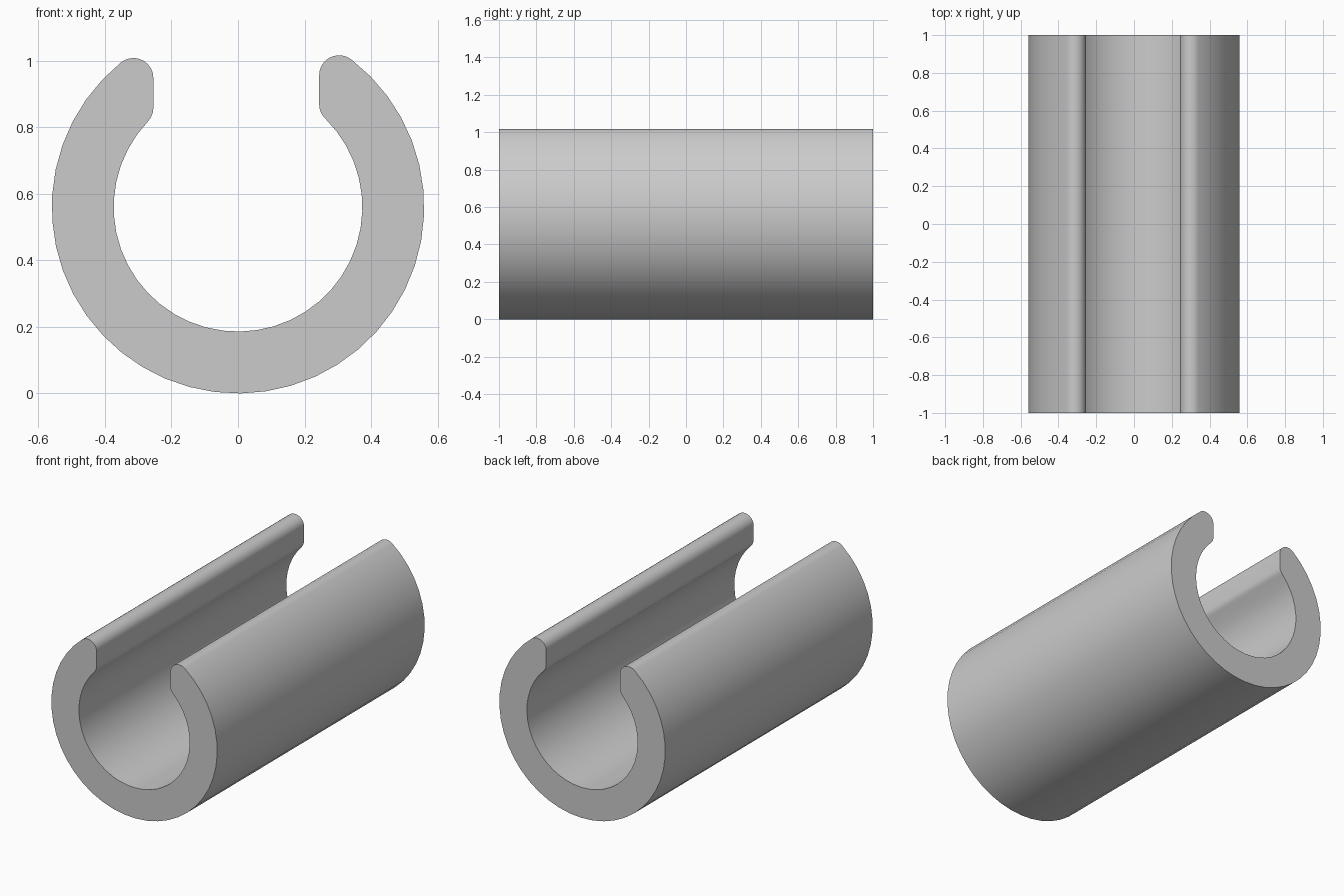
import bpy
import bmesh
from math import atan2, ceil, pi, cos, sin, sqrt, radians

cube = bpy.data.objects.get("Cube")
if cube:
    bpy.data.objects.remove(cube, do_unlink=True)

OUTER, INNER, FILLET, LENGTH = 0.56, 0.374, 0.06, 2.0
LEFT_LIP, RIGHT_LIP = 0.244, 0.2545


def arc(cx, cz, radius, start, end, step):
    """Points along an arc, both ends included."""
    n = max(1, ceil(abs(end - start) / radians(step)))
    angles = [start + (end - start) * i / n for i in range(n + 1)]
    return [(cx + radius * cos(a), cz + radius * sin(a)) for a in angles]


def lip(gap):
    """Fillet centre x, and its upper and lower heights above the axis."""
    x = gap + FILLET
    return x, sqrt((OUTER - FILLET) ** 2 - x * x), sqrt((INNER + FILLET) ** 2 - x * x)


lx, lup, llow = lip(LEFT_LIP)
rx, rup, rlow = lip(RIGHT_LIP)
l_out, l_in = atan2(lup, lx), atan2(llow, lx)
r_out, r_in = atan2(rup, rx), atan2(rlow, rx)

# Closed C-shaped profile: outer wall, left lip, inner wall, right lip
z = OUTER
profile = arc(0, z, OUTER, -pi - r_out, l_out, 8)
profile += arc(lx, z + lup, FILLET, l_out, pi, 15)[1:]
profile += arc(lx, z + llow, FILLET, pi, pi + l_in, 15)
profile += arc(0, z, INNER, l_in, -pi - r_in, 8)[1:]
profile += arc(-rx, z + rlow, FILLET, -r_in, 0, 15)[1:]
profile += arc(-rx, z + rup, FILLET, 0, pi - r_out, 15)[:-1]

# Extrude the profile along the tube
bm = bmesh.new()
cap = bm.faces.new([bm.verts.new((x, -LENGTH / 2, h)) for x, h in profile])
new = bmesh.ops.extrude_face_region(bm, geom=[cap], use_keep_orig=True)
moved = [v for v in new["geom"] if isinstance(v, bmesh.types.BMVert)]
bmesh.ops.translate(bm, verts=moved, vec=(0, LENGTH, 0))
bmesh.ops.recalc_face_normals(bm, faces=bm.faces)
mesh = bpy.data.meshes.new("slotted_tube")
bm.to_mesh(mesh)
bm.free()

tube = bpy.data.objects.new("slotted_tube", mesh)
bpy.context.collection.objects.link(tube)

# Plain grey finish
grey = bpy.data.materials.new("plain_grey")
grey.use_nodes = True
colour = (0.6, 0.6, 0.6, 1)
grey.diffuse_color = colour
grey.node_tree.nodes["Principled BSDF"].inputs["Base Color"].default_value = colour
mesh.materials.append(grey)

# Smooth walls, sharp end rims
bpy.ops.object.select_all(action="DESELECT")
tube.select_set(True)
bpy.context.view_layer.objects.active = tube
bpy.ops.object.shade_smooth_by_angle(angle=radians(35))
